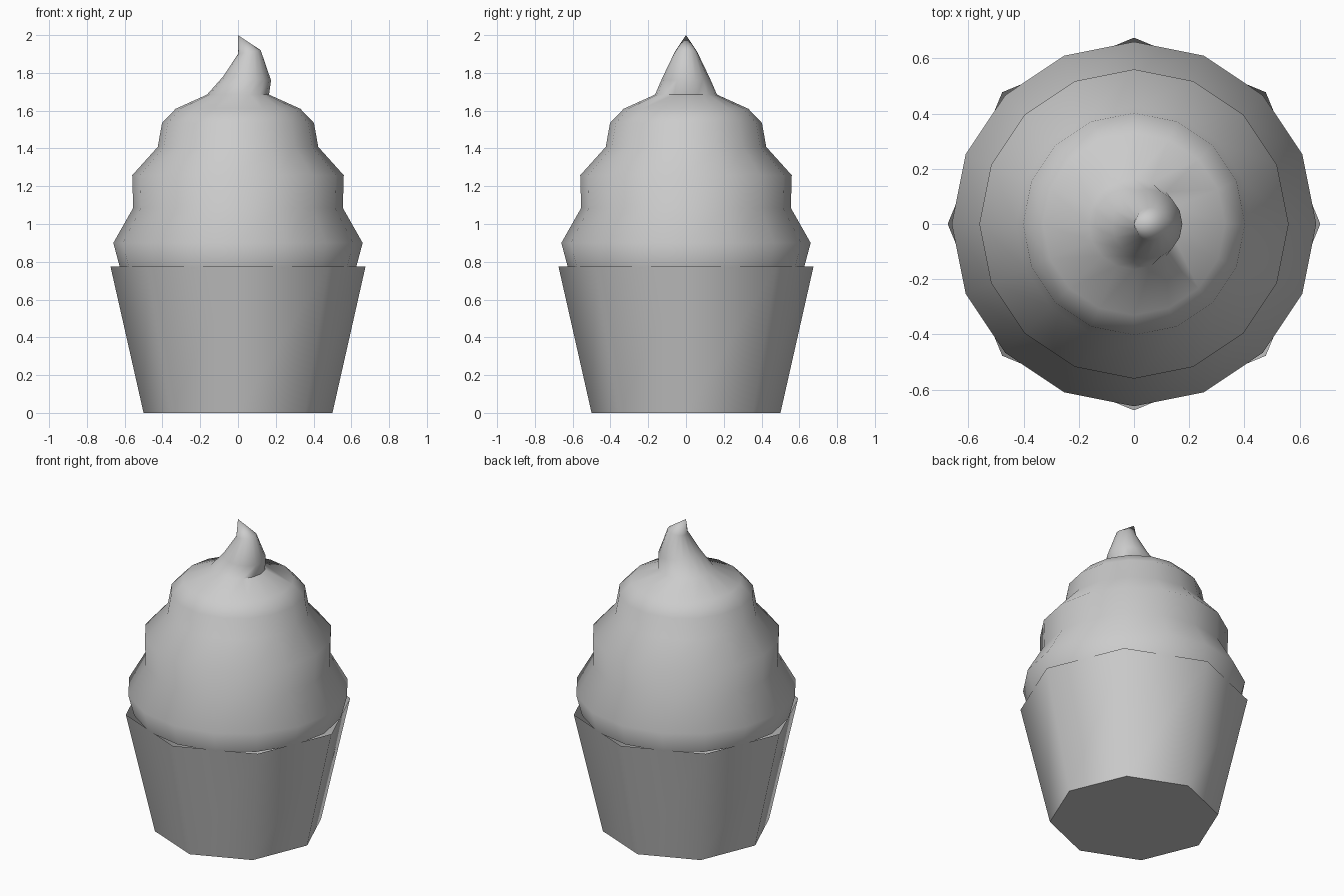
import bpy, bmesh
from math import sin, cos, pi, radians

if "Cube" in bpy.data.objects:
    bpy.data.objects.remove(bpy.data.objects["Cube"])


def loft(name, rings, sides, cap_bottom=False, apex=None, angle=60):
    """Skin stacked rings given as (centre_x, radius, z)."""
    bm = bmesh.new()
    loops = []
    for cx, r, z in rings:
        loops.append([bm.verts.new((cx + r * cos(2 * pi * i / sides),
                                    r * sin(2 * pi * i / sides), z))
                      for i in range(sides)])
    for a, b in zip(loops, loops[1:]):
        for i in range(sides):
            j = (i + 1) % sides
            bm.faces.new((a[i], a[j], b[j], b[i]))
    if cap_bottom:
        bm.faces.new(loops[0][::-1])
    if apex:
        tip = bm.verts.new(apex)
        for i in range(sides):
            bm.faces.new((loops[-1][i], loops[-1][(i + 1) % sides], tip))
    me = bpy.data.meshes.new(name)
    bm.to_mesh(me)
    bm.free()
    ob = bpy.data.objects.new(name, me)
    bpy.context.collection.objects.link(ob)
    bpy.ops.object.select_all(action='DESELECT')
    ob.select_set(True)
    bpy.context.view_layer.objects.active = ob
    bpy.ops.object.shade_smooth_by_angle(angle=radians(angle))
    return ob


# Octagonal open paper cup
loft("cup", [(0, 0.5, 0), (0, 0.675, 0.775)], 8, cap_bottom=True)

# Tiered frosting with a curled tip leaning to +x
frosting = [
    (0, 0.624, 0.765), (0, 0.66, 0.90), (0, 0.555, 1.085), (0, 0.56, 1.258),
    (0, 0.425, 1.408), (0, 0.402, 1.535), (0, 0.33, 1.61), (0, 0.164, 1.685),
    (0.048, 0.127, 1.77), (0.06, 0.06, 1.91),
]
frost = loft("frosting", frosting, 16, apex=(0, 0, 2.0))

# Tilt the last curl ring so its +x side is higher
for v in frost.data.vertices:
    if abs(v.co.z - 1.91) < 0.001:
        v.co.z += (v.co.x - 0.06) * 0.17
    elif abs(v.co.z - 1.77) < 0.001:
        v.co.z -= (v.co.x - 0.048) * 0.08
